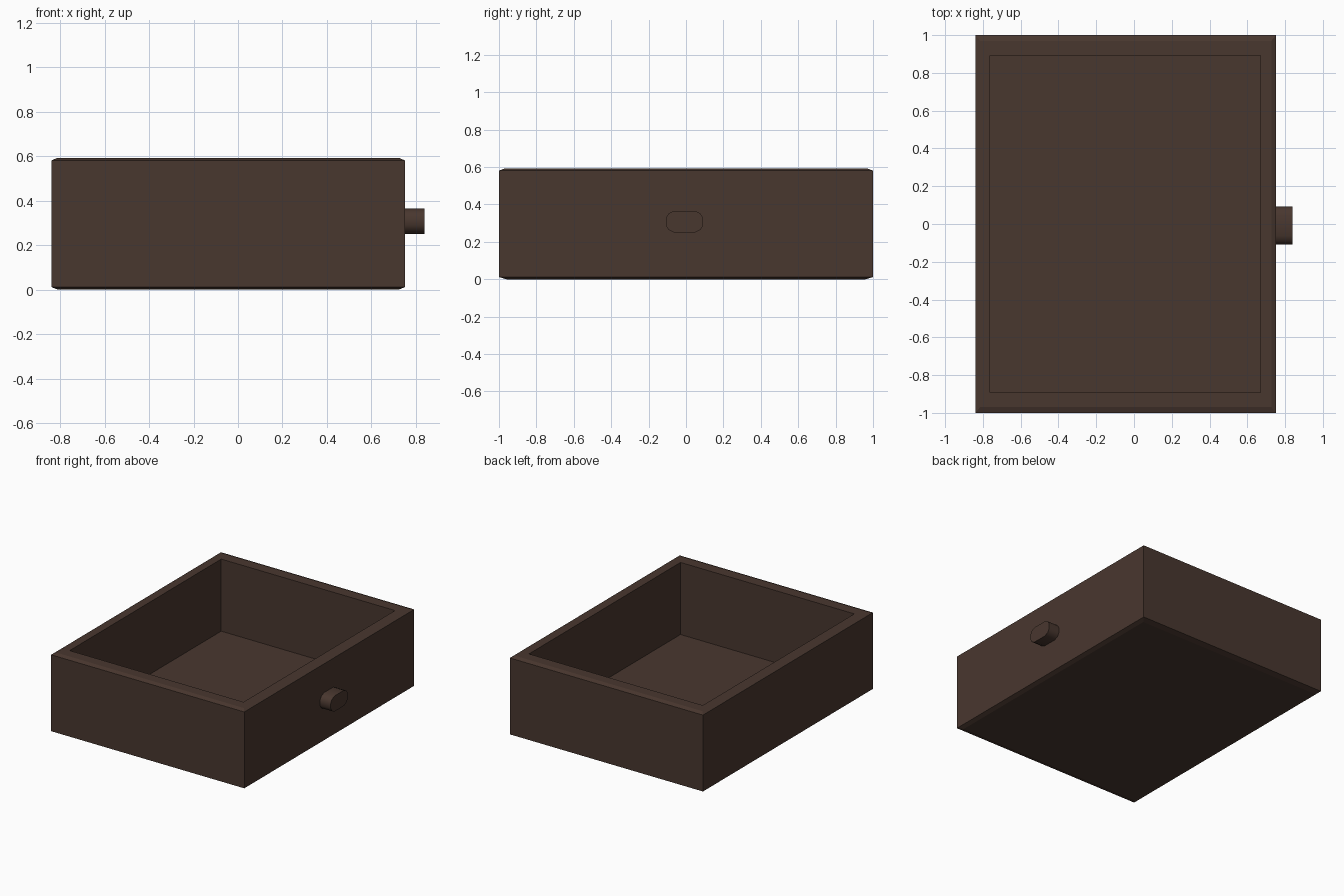
import bpy, bmesh

if "Cube" in bpy.data.objects:
    bpy.data.objects.remove(bpy.data.objects["Cube"])

wood = bpy.data.materials.new("dark brown wood")
wood.diffuse_color = (0.066, 0.038, 0.028, 1.0)
wood.use_nodes = True
wood.node_tree.nodes["Principled BSDF"].inputs["Base Color"].default_value = wood.diffuse_color


def loft(name, rings):
    """Join matching rings of points with quads and cap both ends."""
    bm = bmesh.new()
    loops = [[bm.verts.new(p) for p in ring] for ring in rings]
    n = len(loops[0])
    for a, b in zip(loops, loops[1:]):
        for i in range(n):
            j = (i + 1) % n
            bm.faces.new((a[i], a[j], b[j], b[i]))
    bm.faces.new(list(reversed(loops[0])))
    bm.faces.new(loops[-1])
    bmesh.ops.recalc_face_normals(bm, faces=bm.faces)
    mesh = bpy.data.meshes.new(name)
    bm.to_mesh(mesh)
    bm.free()
    mesh.materials.append(wood)
    obj = bpy.data.objects.new(name, mesh)
    bpy.context.collection.objects.link(obj)
    return obj


def rectangle(x0, x1, y, z):
    return [(x0, -y, z), (x1, -y, z), (x1, y, z), (x0, y, z)]


# Open drawer box: underside, chamfers, outer walls, rim, inner walls, floor
X0, X1 = -0.84, 0.752
loft("drawer_box", [
    rectangle(X0 + 0.03, X1 - 0.03, 0.96, 0.0),
    rectangle(X0, X1, 1.0, 0.012),
    rectangle(X0, X1, 1.0, 0.581),
    rectangle(X0 + 0.025, X1 - 0.025, 0.97, 0.592),
    rectangle(-0.763, 0.67, 0.892, 0.592),
    rectangle(-0.763, 0.67, 0.892, 0.055),
])

# Stubby oval handle on the right side
quarter = [(0.1, 0.02), (0.085, 0.044), (0.055, 0.058)]
half = quarter + [(-y, z) for y, z in reversed(quarter)]
outline = half + [(-y, -z) for y, z in half]
handle = loft("handle", [[(x, y - 0.008, z + 0.308) for y, z in outline]
                         for x in (0.745, 0.84)])
bpy.context.view_layer.objects.active = handle
handle.select_set(True)
bpy.ops.object.shade_smooth_by_angle(angle=0.7)
